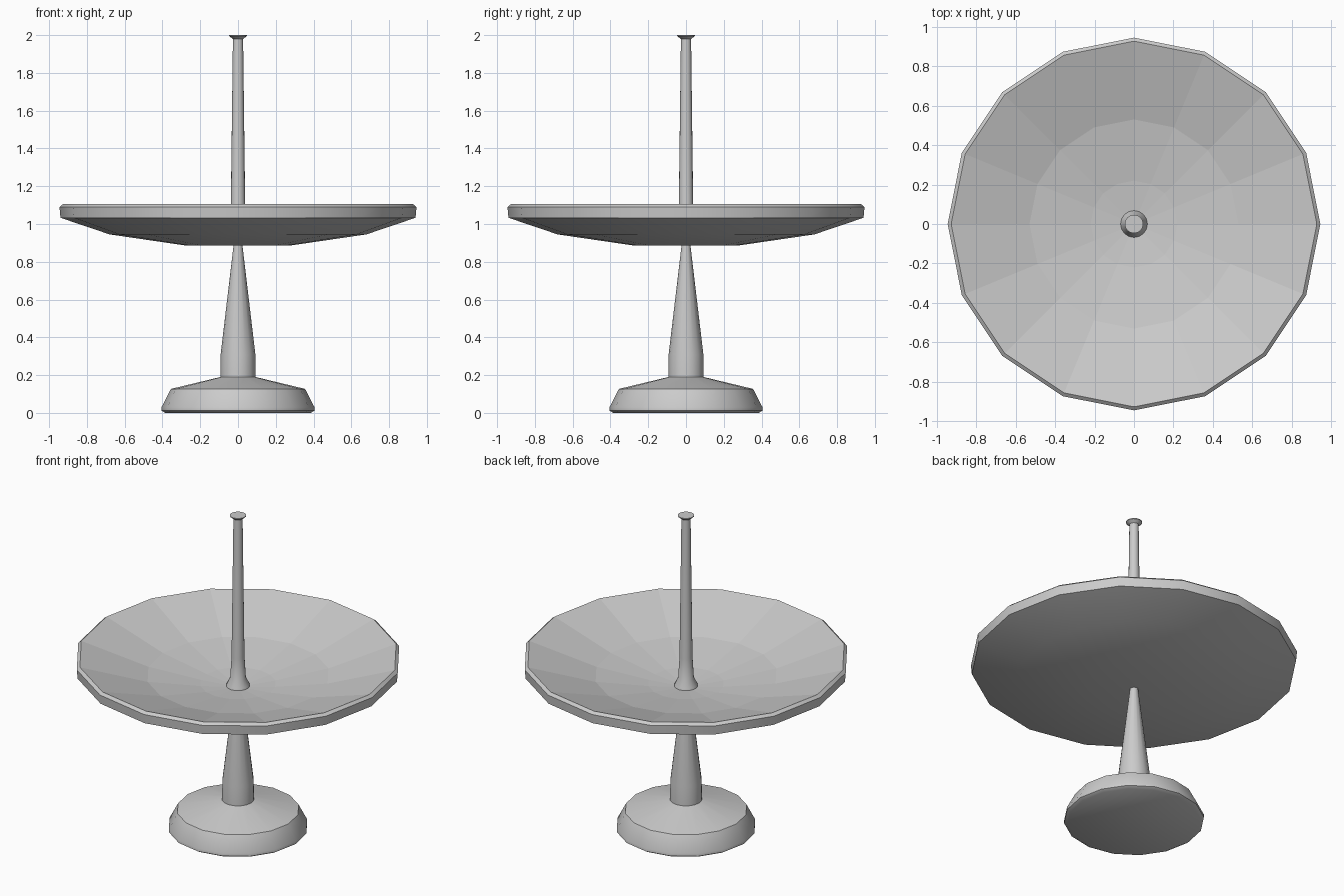
import bpy, bmesh, math

if "Cube" in bpy.data.objects:
    bpy.data.objects.remove(bpy.data.objects["Cube"])


def lathe(name, profile, sides=16, angle=40):
    """Revolve (radius, z) points about z; listed bottom to top along the outside, ends capped."""
    bm = bmesh.new()
    rings = []
    for r, z in profile:
        rings.append([bm.verts.new((r * math.cos(2 * math.pi * i / sides),
                                    r * math.sin(2 * math.pi * i / sides), z))
                      for i in range(sides)])
    for a, b in zip(rings, rings[1:]):
        for i in range(sides):
            j = (i + 1) % sides
            bm.faces.new((a[i], a[j], b[j], b[i]))
    bm.faces.new(rings[0][::-1])
    bm.faces.new(rings[-1])
    bmesh.ops.recalc_face_normals(bm, faces=bm.faces)
    mesh = bpy.data.meshes.new(name)
    bm.to_mesh(mesh)
    bm.free()
    obj = bpy.data.objects.new(name, mesh)
    bpy.context.collection.objects.link(obj)
    bpy.ops.object.select_all(action='DESELECT')
    obj.select_set(True)
    bpy.context.view_layer.objects.active = obj
    bpy.ops.object.shade_smooth_by_angle(angle=math.radians(angle))
    return obj


# Foot and tapering lower stem in one turned piece
lathe("base_and_stem", [(0.385, 0.0), (0.405, 0.012), (0.405, 0.03), (0.355, 0.127),
                        (0.093, 0.19), (0.092, 0.31), (0.022, 0.90)])

# Wide shallow dish: underside, rim, then hollow inside
dish = lathe("dish", [(0.27, 0.885), (0.68, 0.945), (0.94, 1.033), (0.945, 1.09),
                      (0.927, 1.105), (0.53, 0.98), (0.22, 0.928), (0.06, 0.912)])
for poly in dish.data.polygons:
    if poly.normal.z > 0.8:
        poly.use_smooth = False

# Upper post with flared foot and small top flange
lathe("upper_post", [(0.07, 0.905), (0.066, 0.925), (0.046, 0.965), (0.038, 1.1),
                     (0.027, 1.98), (0.047, 1.995), (0.047, 2.0)])
